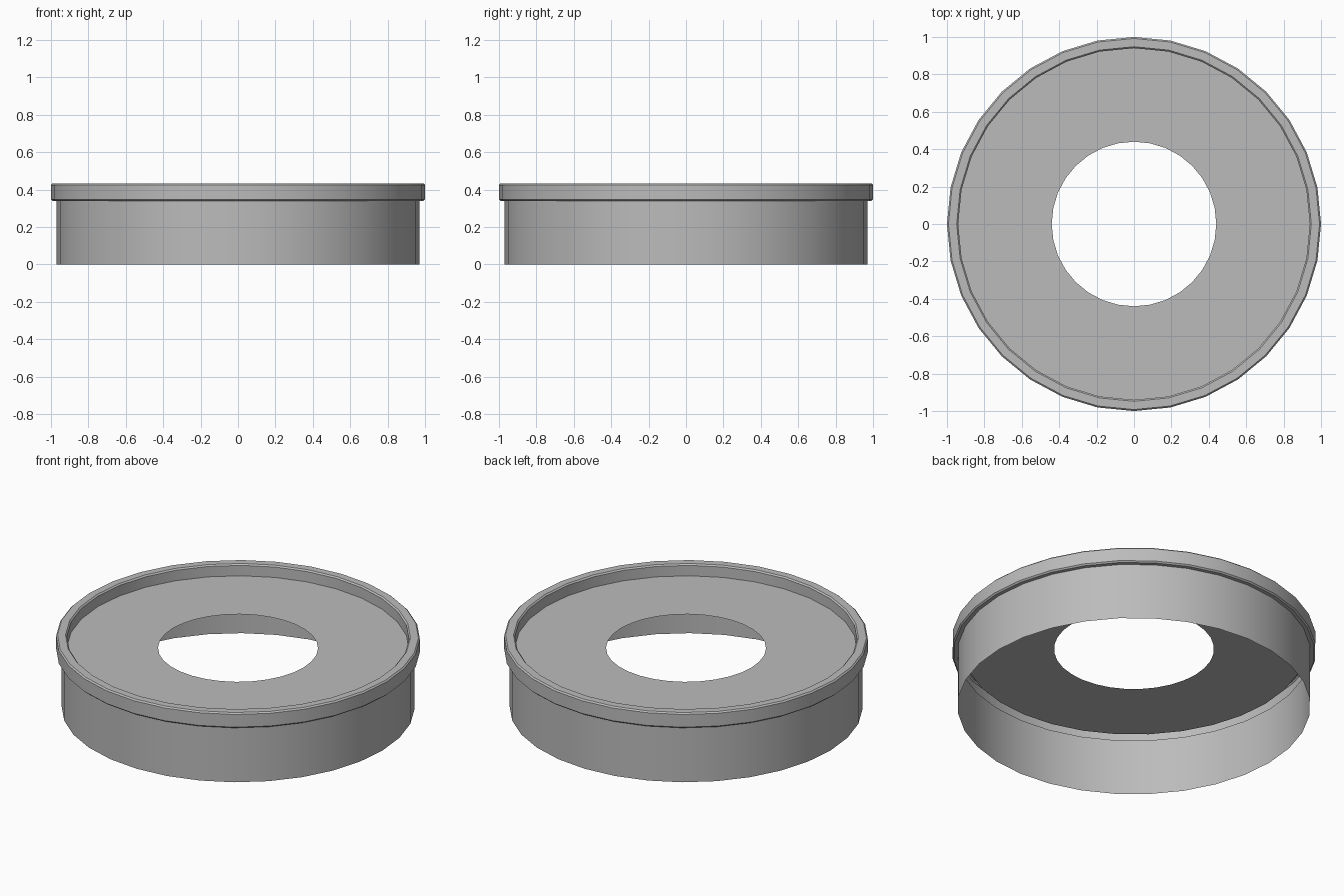
import bpy
import math

SIDES = 32


def make_material(name, colour):
    mat = bpy.data.materials.new(name)
    mat.use_nodes = True
    mat.diffuse_color = colour
    mat.node_tree.nodes["Principled BSDF"].inputs["Base Color"].default_value = colour
    return mat


def lathe(name, profile, mat):
    """Spin a (radius, height) profile around the z axis as a thin sheet."""
    verts, faces = [], []
    rows = len(profile)
    for i in range(SIDES):
        a = math.tau * i / SIDES
        verts += [(r * math.cos(a), r * math.sin(a), z) for r, z in profile]
        j = (i + 1) % SIDES
        for k in range(rows - 1):
            faces.append((i * rows + k, j * rows + k, j * rows + k + 1, i * rows + k + 1))
    mesh = bpy.data.meshes.new(name)
    mesh.from_pydata(verts, [], faces)
    mesh.materials.append(mat)
    obj = bpy.data.objects.new(name, mesh)
    bpy.context.collection.objects.link(obj)
    bpy.ops.object.select_all(action="DESELECT")
    obj.select_set(True)
    bpy.context.view_layer.objects.active = obj
    bpy.ops.object.shade_smooth_by_angle(angle=math.radians(40))
    return obj


cube = bpy.data.objects.get("Cube")
if cube:
    bpy.data.objects.remove(cube, do_unlink=True)

grey = make_material("plain grey", (0.5, 0.5, 0.5, 1))

# Open-bottomed side wall
lathe("side_wall", [(0.97, 0), (0.97, 0.34)], grey)

# Hollow overhanging rim with softened edges
b = 0.008
lathe("rim", [(0.97, 0.34), (1 - b, 0.34), (1, 0.34 + b), (1, 0.433 - b),
              (1 - b, 0.433), (0.94 + b, 0.433), (0.94, 0.433 - b), (0.94, 0.362)], grey)

# Recessed plate with a round opening
lathe("recessed_plate", [(0.94, 0.362), (0.44, 0.362)], grey)
